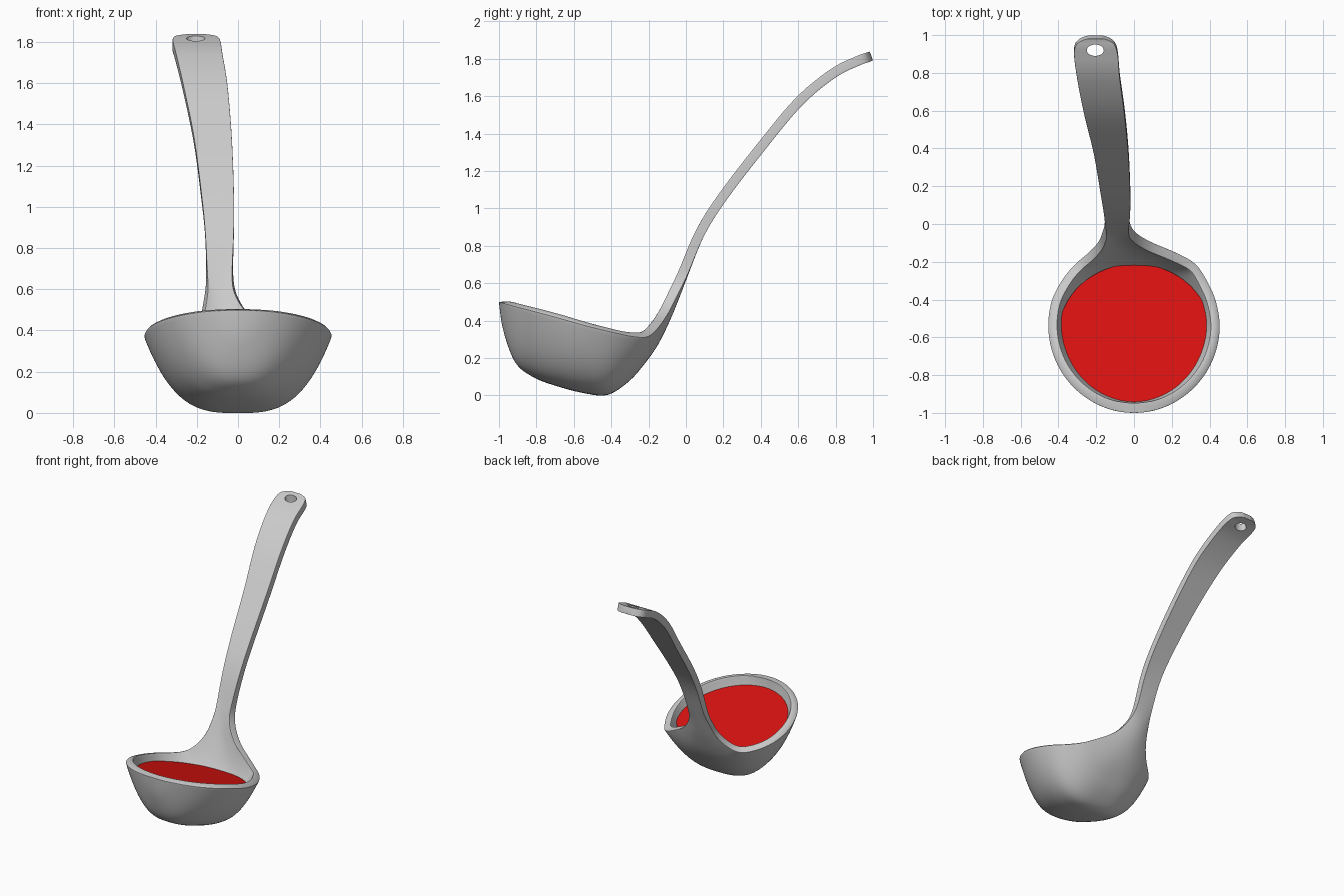
import bpy, math

if "Cube" in bpy.data.objects:
    bpy.data.objects.remove(bpy.data.objects["Cube"])

# Stations along the ladle, underside surface:
# centre y, centre z, edge y, edge z, left x, right x
ST = [
    (-1.0, .50, -1.0, .50, 0, 0),
    (-.978, .35, -.978, .494, -.141, .141),
    (-.913, .175, -.913, .478, -.267, .267),
    (-.812, .095, -.812, .453, -.368, .368),
    (-.686, .048, -.686, .42, -.433, .433),
    (-.545, .012, -.545, .38, -.457, .457),
    (-.42, .002, -.404, .345, -.438, .435),
    (-.305, .075, -.285, .318, -.375, .38),
    (-.22, .17, -.205, .315, -.305, .32),
    (-.15, .27, -.15, .36, -.24, .22),
    (-.09, .39, -.095, .44, -.19, .09),
    (-.04, .51, -.045, .54, -.168, .01),
    (.01, .64, .01, .65, -.155, -.022),
    (.10, .86, .10, .86, -.16, -.02),
    (.22, 1.05, .22, 1.05, -.18, -.02),
    (.42, 1.31, .42, 1.31, -.215, -.03),
    (.62, 1.55, .62, 1.55, -.265, -.05),
    (.80, 1.70, .80, 1.70, -.302, -.075),
    (.93, 1.765, .93, 1.765, -.318, -.088),
    (.98, 1.783, .98, 1.783, -.29, -.118),
    (1.0, 1.79, 1.0, 1.79, -.235, -.172),
]
STEPS, ACROSS = 5, 24


def catmull(a, b, c, d, t):
    return [.5 * (2*q + (r-p)*t + (2*p - 5*q + 4*r - s)*t*t + (3*q - p - 3*r + s)*t**3)
            for p, q, r, s in zip(a, b, c, d)]


# Smoothly interpolated stations, mirrored at the bowl tip so it stays round
before = ST[1][:4] + (-ST[1][4], -ST[1][5])
ctrl = [before] + ST + [ST[-1]]
rows = []
for i in range(len(ST) - 1):
    rows += [catmull(*ctrl[i:i+4], k / STEPS) for k in range(STEPS)]
rows.append(ST[-1])

# One sheet: deep U sections in the bowl flattening into the handle
verts, faces = [(0, -1, .5)], []
for yc, zc, ye, ze, xl, xr in rows[1:]:
    p = 2 + 1.3 * max(0, 1 - ((yc + .55) / .45) ** 2)
    for j in range(ACROSS + 1):
        s = math.sin((2 * j / ACROSS - 1) * math.pi / 2)
        k = abs(s) ** p
        verts.append(((xl + xr) / 2 + s * (xr - xl) / 2,
                      yc + (ye - yc) * k, zc + (ze - zc) * k))
W = ACROSS + 1
for j in range(ACROSS):
    faces.append((0, 2 + j, 1 + j))
    for i in range(len(rows) - 2):
        a = 1 + i * W + j
        faces.append((a, a + 1, a + 1 + W, a + W))
mesh = bpy.data.meshes.new("ladle_body")
mesh.from_pydata(verts, [], faces)
body = bpy.data.objects.new("ladle_body", mesh)
bpy.context.collection.objects.link(body)

# Wall thickness towards the inside, softened edges
sol = body.modifiers.new("wall", "SOLIDIFY")
sol.thickness, sol.offset = .052, 1
sub = body.modifiers.new("soften", "SUBSURF")
sub.levels = sub.render_levels = 1

# Hanging hole
bpy.ops.mesh.primitive_cylinder_add(vertices=32, radius=1, depth=.4, location=(-.205, .92, 1.79))
cutter = bpy.context.object
cutter.name = "hole_cutter"
cutter.scale = (.045, .03, 1)
cutter.hide_render = True
cut = body.modifiers.new("hole", "BOOLEAN")
cut.object, cut.operation, cut.solver = cutter, "DIFFERENCE", "EXACT"

bpy.ops.object.select_all(action="DESELECT")
body.select_set(True)
bpy.context.view_layer.objects.active = body
bpy.ops.object.convert(target="MESH")
bpy.ops.object.shade_smooth_by_angle(angle=math.radians(40))
bpy.data.objects.remove(cutter)

# Soup surface, parallel to the sloping rim
bpy.ops.mesh.primitive_circle_add(vertices=64, radius=1, fill_type="NGON",
                                  location=(.005, -.583, .351),
                                  rotation=(math.atan(-.25), 0, 0))
soup = bpy.context.object
soup.name = "soup_surface"
soup.scale = (.405, .383, 1)
red = bpy.data.materials.new("red_soup")
red.diffuse_color = (.7, .006, .005, 1)
red.use_nodes = True
red.node_tree.nodes["Principled BSDF"].inputs["Base Color"].default_value = red.diffuse_color
soup.data.materials.append(red)
